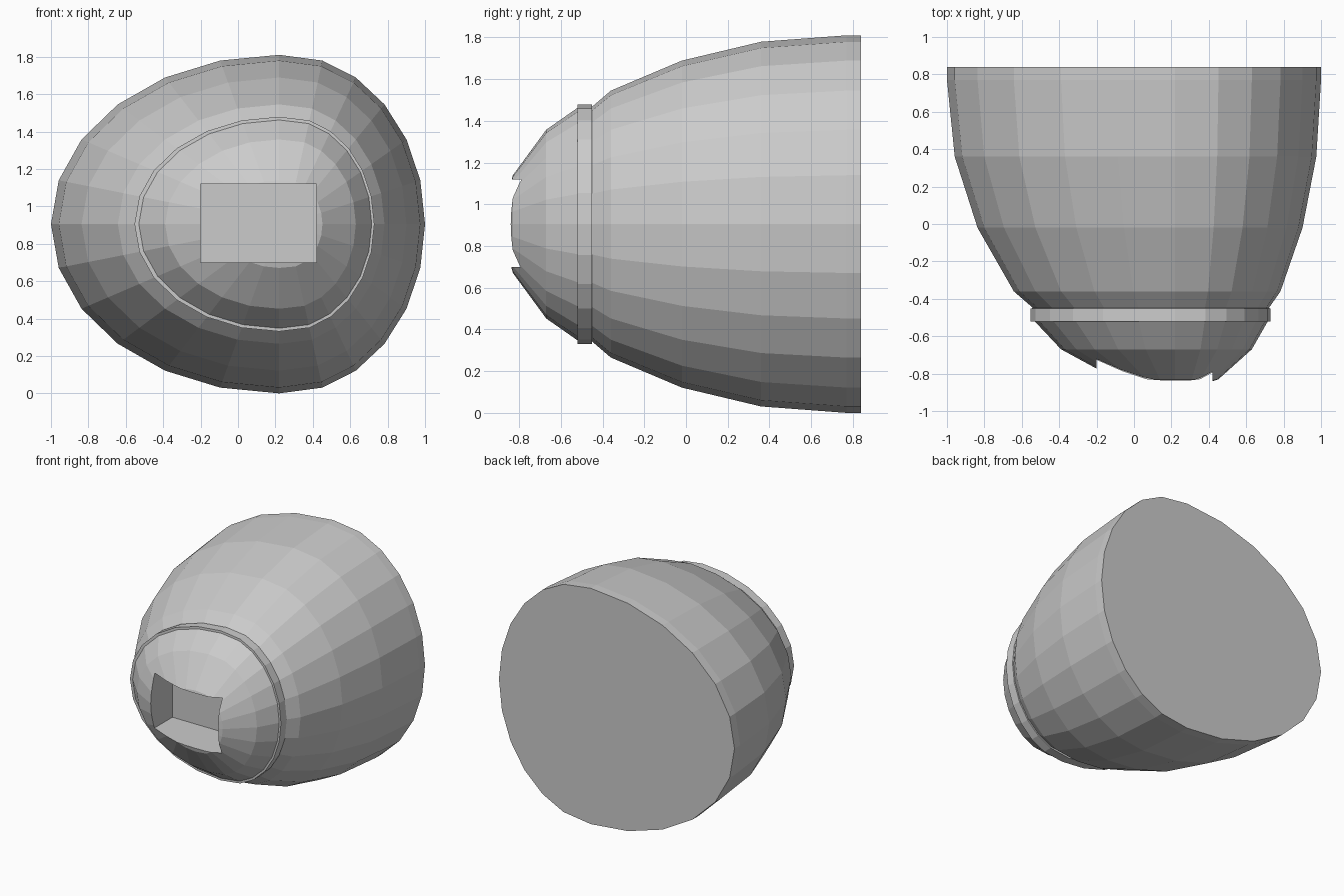
import bpy, bmesh
from math import sin, cos, radians

if "Cube" in bpy.data.objects:
    bpy.data.objects.remove(bpy.data.objects["Cube"])

N = 24
CX, CZ = 0.22, 0.905


def ring_point(i, y, s):
    # lopsided ellipse: long to the left, short to the right
    a = 2 * radians(180) * i / N
    sx = sin(a)
    if abs(sx) < 1e-6:
        dx = 0.0
    elif sx > 0:
        dx = 0.04 + 0.74 * s * sx
    else:
        dx = 1.22 * s * sx
    return (CX + dx, y, CZ + CZ * s * cos(a))


def loft(name, rings):
    bm = bmesh.new()
    loops = [[bm.verts.new(ring_point(i, y, s)) for i in range(N)] for y, s in rings]
    for a, b in zip(loops, loops[1:]):
        for i in range(N):
            j = (i + 1) % N
            bm.faces.new((a[i], a[j], b[j], b[i]))
    bm.faces.new(loops[0])
    bm.faces.new(loops[-1])
    bmesh.ops.recalc_face_normals(bm, faces=bm.faces)
    me = bpy.data.meshes.new(name)
    bm.to_mesh(me)
    bm.free()
    ob = bpy.data.objects.new(name, me)
    bpy.context.collection.objects.link(ob)
    return ob


def c(deg):
    return cos(radians(deg))


# egg-shaped shell: straight rear lip, main body, collar band, front cap
shell = loft("shell", [
    (0.84, 1.0), (0.77, 1.0),
    (0.36, c(15)), (-0.02, c(30)), (-0.36, c(45)),
    (-0.45, 0.622), (-0.451, 0.634), (-0.52, 0.634), (-0.521, 0.615),
    (-0.67, c(60)), (-0.83, c(75)), (-0.885, 0.03),
])

# rectangular socket cut into the front
bpy.ops.mesh.primitive_cube_add(size=1, location=(0.11, -0.76, 0.91))
cutter = bpy.context.object
cutter.name = "socket_cutter"
cutter.scale = (0.62, 0.5, 0.42)
cutter.hide_render = True
cutter.display_type = 'WIRE'
cut = shell.modifiers.new("socket", 'BOOLEAN')
cut.operation = 'DIFFERENCE'
cut.solver = 'EXACT'
cut.object = cutter
bpy.context.view_layer.objects.active = shell
bpy.ops.object.modifier_apply(modifier="socket")
bpy.data.objects.remove(cutter)
